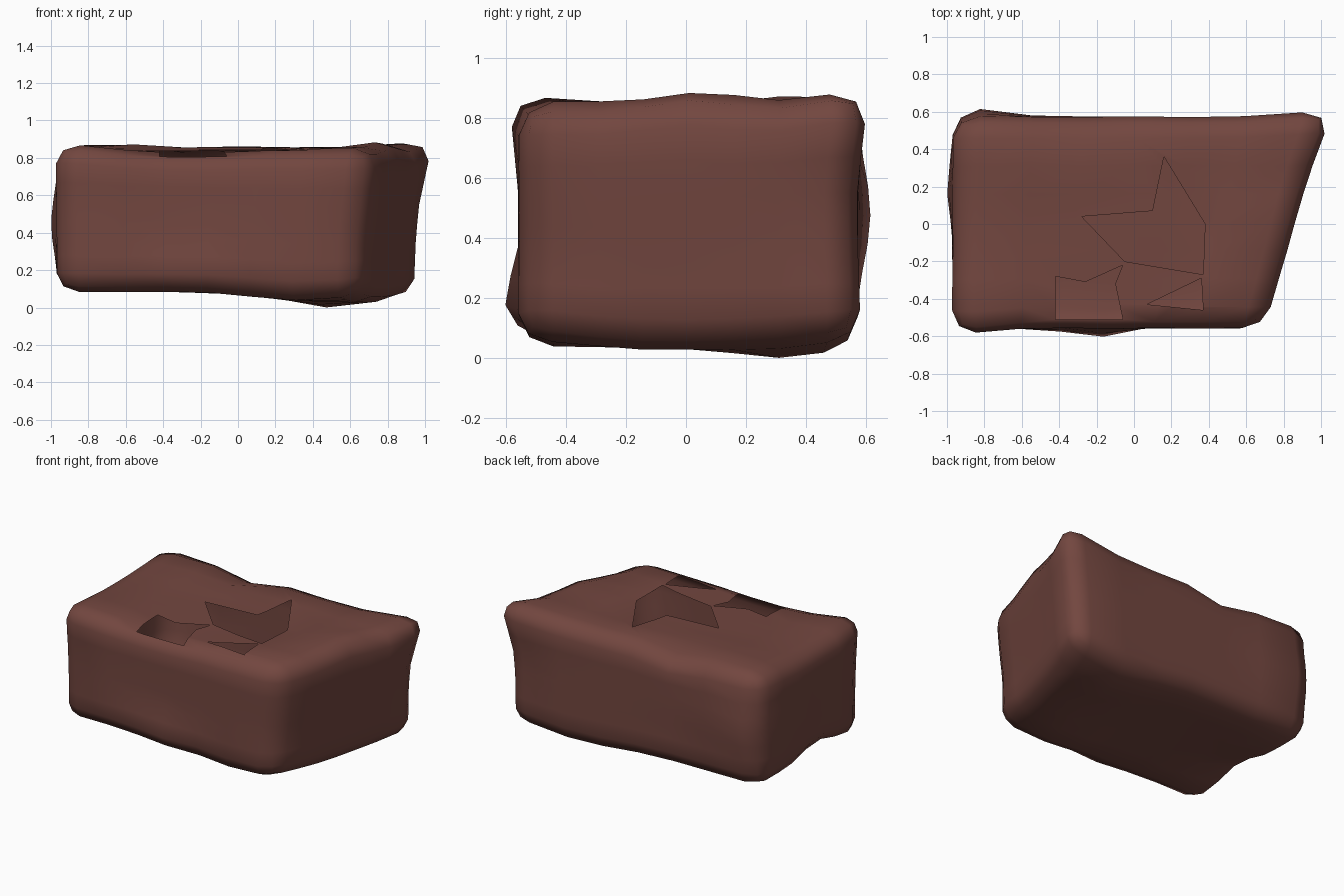
import bpy, bmesh
from mathutils import Vector, noise

if "Cube" in bpy.data.objects:
    bpy.data.objects.remove(bpy.data.objects["Cube"])

# Single clay colour
clay = bpy.data.materials.new("reddish brown clay")
clay.use_nodes = True
clay.diffuse_color = (0.17, 0.062, 0.05, 1)
clay.node_tree.nodes["Principled BSDF"].inputs["Base Color"].default_value = clay.diffuse_color

# Bumps and dents: centre, radius, push
BUMPS = [
    ((0.94, 0.52, 0.8), 0.3, (0.04, 0.03, 0.03)),      # sharp upper tip
    ((0.83, 0.51, 0.1), 0.3, (0.02, 0.01, 0.03)),      # lower tip
    ((0.8, 0.03, 0.84), 0.35, (0, 0, 0.05)),           # arch over the end
    ((0.6, -0.35, 0.84), 0.35, (0, 0, 0.02)),          # raised upper corner
    ((0.65, -0.5, 0.05), 0.35, (0.02, 0, 0.035)),      # worn lower corner
    ((-0.24, -0.55, 0.17), 0.25, (0, -0.06, 0)),       # front swelling
    ((-0.25, -0.5, 0.83), 0.3, (0, 0, -0.02)),         # sunken front lip
    ((-0.8, 0.57, 0.48), 0.35, (0, 0.04, 0)),          # back swelling
    ((-0.97, 0.17, 0.45), 0.3, (-0.03, 0, 0)),         # side swelling
    ((-0.9, -0.1, 0.1), 0.33, (0, 0, 0.07)),           # chipped underside
    ((-0.45, 0.3, 0.86), 0.3, (0, 0, 0.03)),           # back rim lump
    ((-0.28, 0.56, 0.86), 0.3, (0, 0, -0.05)),         # back rim dip
    ((-0.85, -0.48, 0.82), 0.3, (0, -0.03, 0.02)),     # front rim lump
    ((0.5, 0.28, 0.03), 0.3, (0, 0, -0.03)),           # lowest point
]


def make_object(name, bm):
    mesh = bpy.data.meshes.new(name)
    bm.to_mesh(mesh)
    bm.free()
    mesh.materials.append(clay)
    obj = bpy.data.objects.new(name, mesh)
    bpy.context.collection.objects.link(obj)
    return obj


def step(a, b, t):
    t = max(0, min(1, (t - a) / (b - a)))
    return t * t * (3 - 2 * t)


def tighten(t, inner):
    """Move the start of the rounded rim from 0.75 out to inner."""
    size = abs(t)
    size = size / 0.75 * inner if size < 0.75 else 1 - (1 - size) * 4 * (1 - inner)
    return size if t > 0 else -size


def shape(p):
    """Turn a point of the two-unit cube into the worn, skewed block."""
    core = Vector([max(-0.75, min(0.75, c)) for c in p])
    off = p - core
    if off.length > 0:
        p = core + off.normalized() * 0.25
    u, v, w = tighten(p.x, 0.85), tighten(p.y, 0.8), p.z
    # slanted end
    end = 0.83 + 0.16 * v + 0.04 * w
    x = -0.97 + (u + 1) / 2 * (end + 0.97)
    y = 0.565 * v + 0.008
    # underside drops toward the slanted end, top rises to the back
    low = 0.085 - 0.055 * step(-0.3, 0.5, x)
    high = 0.84 + 0.02 * step(0.1, 0.9, v) + 0.012 * step(0.5, 1, -u)
    q = Vector((x, y, low + (w + 1) / 2 * (high - low)))
    push = noise.noise_vector(q * 3) * 0.006
    for centre, radius, amount in BUMPS:
        push += Vector(amount) * step(radius, 0, (q - Vector(centre)).length)
    return q + push


# Worn block
bm = bmesh.new()
bmesh.ops.create_cube(bm, size=2)
bmesh.ops.subdivide_edges(bm, edges=bm.edges[:], cuts=7, use_grid_fill=True)
for vert in bm.verts:
    vert.co = shape(vert.co.copy())
bmesh.ops.recalc_face_normals(bm, faces=bm.faces[:])
block = make_object("worn_block", bm)

# Jagged openings in the top skin
FLOOR = 0.66
openings = {
    "large": [(-0.28, 0.04), (-0.05, -0.2), (0.37, -0.27), (0.38, 0), (0.16, 0.36), (0.1, 0.07)],
    "front": [(-0.42, -0.28), (-0.42, -0.51), (-0.06, -0.51), (-0.1, -0.32), (-0.06, -0.22), (-0.26, -0.31)],
    "small": [(0.07, -0.43), (0.37, -0.46), (0.36, -0.29)],
}
bpy.context.view_layer.objects.active = block
for name, outline in openings.items():
    cut = bmesh.new()
    base = cut.faces.new([cut.verts.new((x, y, FLOOR)) for x, y in outline])
    top = bmesh.ops.extrude_face_region(cut, geom=[base])
    bmesh.ops.translate(cut, vec=(0, 0, 0.5),
                        verts=[g for g in top["geom"] if isinstance(g, bmesh.types.BMVert)])
    bmesh.ops.recalc_face_normals(cut, faces=cut.faces[:])
    cutter = make_object(name + "_opening_cutter", cut)
    mod = block.modifiers.new(name + "_opening", "BOOLEAN")
    mod.operation = "DIFFERENCE"
    mod.solver = "EXACT"
    mod.object = cutter
    bpy.ops.object.modifier_apply(modifier=mod.name)
    bpy.data.objects.remove(cutter)

# Remove the pit walls and floors so only the skin is pierced
bm = bmesh.new()
bm.from_mesh(block.data)
corners = [Vector((x, y, FLOOR)) for o in openings.values() for x, y in o]
pit = [v for v in bm.verts if any((v.co - c).length < 0.001 for c in corners)]
bmesh.ops.delete(bm, geom=pit, context="VERTS")
bm.to_mesh(block.data)
bm.free()

# Soft shading over the whole skin
for poly in block.data.polygons:
    poly.use_smooth = True
    poly.material_index = 0
